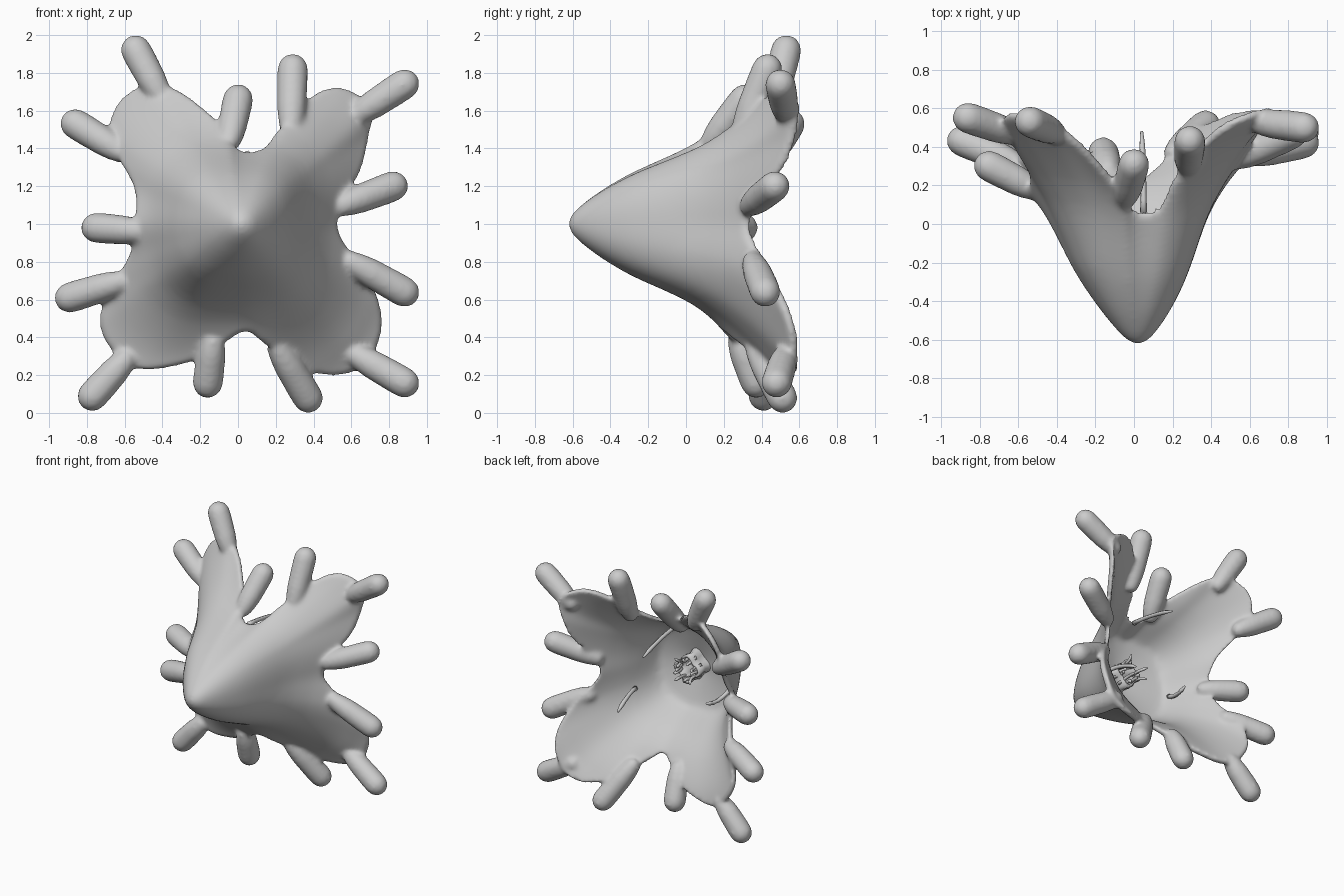
import bpy, bmesh, math, random
from mathutils import Vector

if "Cube" in bpy.data.objects:
    bpy.data.objects.remove(bpy.data.objects["Cube"])
random.seed(4)

CX, CZ = 0.02, 1.0
# bell rim (x, y, z), counter-clockwise seen from the front
RIM = [(0.0, 0.03, 1.39), (-0.1, 0.18, 1.53), (-0.3, 0.4, 1.69), (-0.46, 0.48, 1.73),
       (-0.61, 0.53, 1.65), (-0.67, 0.5, 1.5), (-0.62, 0.39, 1.34), (-0.54, 0.25, 1.18),
       (-0.54, 0.15, 1.0), (-0.57, 0.23, 0.83), (-0.68, 0.36, 0.65), (-0.72, 0.4, 0.47),
       (-0.64, 0.4, 0.32), (-0.5, 0.38, 0.24), (-0.25, 0.33, 0.28), (-0.07, 0.24, 0.38),
       (0.04, 0.19, 0.44), (0.13, 0.26, 0.38), (0.3, 0.42, 0.26), (0.5, 0.52, 0.21),
       (0.67, 0.54, 0.27), (0.75, 0.53, 0.45), (0.72, 0.46, 0.64), (0.6, 0.36, 0.83),
       (0.52, 0.29, 0.98), (0.55, 0.33, 1.12), (0.64, 0.46, 1.28), (0.68, 0.53, 1.45),
       (0.7, 0.55, 1.6), (0.6, 0.53, 1.69), (0.48, 0.48, 1.71), (0.35, 0.38, 1.64),
       (0.21, 0.2, 1.49), (0.12, 0.04, 1.39)]
# tentacles: base, tip centre
TENTACLES = [((-0.4, 0.47, 1.66), (-0.54, 0.53, 1.92)), ((-0.6, 0.46, 1.37), (-0.86, 0.55, 1.53)),
             ((-0.5, 0.17, 0.96), (-0.75, 0.3, 0.98)), ((-0.6, 0.31, 0.7), (-0.89, 0.43, 0.61)),
             ((-0.58, 0.4, 0.3), (-0.77, 0.41, 0.09)), ((-0.13, 0.27, 0.4), (-0.16, 0.37, 0.16)),
             ((0.2, 0.36, 0.36), (0.37, 0.51, 0.08)), ((0.6, 0.53, 0.32), (0.88, 0.48, 0.16)),
             ((0.58, 0.35, 0.81), (0.88, 0.42, 0.64)), ((0.53, 0.33, 1.09), (0.82, 0.47, 1.2)),
             ((0.62, 0.53, 1.57), (0.88, 0.5, 1.74)), ((0.28, 0.29, 1.48), (0.29, 0.43, 1.82)),
             ((-0.05, 0.12, 1.42), (0.0, 0.31, 1.66))]
# radial profile of the bell: radius, y
PROFILE = [(0, -0.64), (0.05, -0.615), (0.1, -0.56), (0.22, -0.4), (0.33, -0.2), (0.41, 0.0),
           (0.5, 0.14), (0.6, 0.25), (0.75, 0.38), (0.95, 0.5), (1.4, 0.6)]


def spline(a, b, c, d, t):
    return 0.5 * (2*b + (c-a)*t + (2*a-5*b+4*c-d)*t*t + (3*b-a-3*c+d)*t**3)


def profile(r):
    for (r0, y0), (r1, y1) in zip(PROFILE, PROFILE[1:]):
        if r <= r1:
            return y0 + (y1-y0) * (r-r0) / (r1-r0)
    return PROFILE[-1][1]


def depth(x, z):
    """Outer skin depth, softened, narrower on the right and wider on the left."""
    dx, dz = x - CX, z - CZ
    r, a = math.hypot(dx, dz), math.atan2(dz, dx)
    w = min(1, r / 0.35)
    c = math.cos(a)
    r *= 1 + w * (0.05*math.cos(4*a) + 0.13*max(0, c)**2 - 0.13*max(0, -c)**2)
    return sum(profile(abs(r + k*0.02)) for k in range(-3, 4)) / 7


def tube(bm, path, radii, sides=12):
    """Closed tube along a path with one radius per point."""
    rings = []
    for i, p in enumerate(path):
        d = (path[min(i+1, len(path)-1)] - path[max(i-1, 0)]).normalized()
        u = d.cross(Vector((0.3, 1, 0.2))).normalized()
        v = d.cross(u)
        rings.append([bm.verts.new(p + radii[i] * (u*math.cos(k*math.tau/sides) + v*math.sin(k*math.tau/sides)))
                      for k in range(sides)])
    for r0, r1 in zip(rings, rings[1:]):
        for k in range(sides):
            n = (k+1) % sides
            bm.faces.new((r0[k], r0[n], r1[n], r1[k]))
    bm.faces.new(rings[0][::-1])
    bm.faces.new(rings[-1])


def finish(bm, name):
    bmesh.ops.recalc_face_normals(bm, faces=bm.faces)
    me = bpy.data.meshes.new(name)
    bm.to_mesh(me)
    bm.free()
    for p in me.polygons:
        p.use_smooth = True
    ob = bpy.data.objects.new(name, me)
    bpy.context.collection.objects.link(ob)
    return ob


# bell: outer skin, rounded rim and inner skin as one closed shell
bm = bmesh.new()
pts = [Vector(p) for p in RIM]
n = len(pts)
edge = [spline(pts[i-1], pts[i], pts[(i+1) % n], pts[(i+2) % n], k/4) for i in range(n) for k in range(4)]
STEPS = 26


def skin_point(e, t, inner):
    x, z = CX + (e.x-CX)*t, CZ + (e.z-CZ)*t
    y = depth(x, z) + (e.y - depth(e.x, e.z)) * t**3
    if inner:
        r = math.hypot(x-CX, z-CZ)
        a, b = y + 0.10 - 0.045*t, -0.2 + 0.3*r
        y = 0.5 * (a + b + math.sqrt((a-b)**2 + 0.004))
        y -= 0.5 * (math.sqrt((a-b)**2 + 0.004) - abs(a-b)) * t
    return Vector((x, y, z))


loops = [[bm.verts.new(skin_point(e, i/STEPS, False)) for e in edge] for i in range(1, STEPS+1)]
loops.append([bm.verts.new(skin_point(e, 1, False) + Vector(((e.x-CX)*0.02, 0.028, (e.z-CZ)*0.02))) for e in edge])
loops += [[bm.verts.new(skin_point(e, i/STEPS, True)) for e in edge] for i in range(STEPS, 0, -1)]
m = len(edge)
for a, b in zip(loops, loops[1:]):
    for k in range(m):
        bm.faces.new((a[k], a[(k+1) % m], b[(k+1) % m], b[k]))
for loop, inner in ((loops[0], False), (loops[-1], True)):
    c = bm.verts.new(skin_point(edge[0], 0, inner))
    for k in range(m):
        bm.faces.new((loop[k], loop[(k+1) % m], c))

# stubby tentacles with sunk roots and round tips
R = 0.082
for base, tip in TENTACLES:
    b, t = Vector(base), Vector(tip)
    d = (t-b).normalized()
    path = [b - d*0.03] + [b.lerp(t, k/5) for k in range(6)]
    radii = [0.03, 0.055, 0.07, 0.078, 0.08, R, R]
    for a in (25, 50, 70, 85):
        path.append(t + d*R*math.sin(math.radians(a)))
        radii.append(R*math.cos(math.radians(a)))
    tube(bm, path, radii)
bell = finish(bm, "bell_with_tentacles")
rem = bell.modifiers.new("fuse", 'REMESH')
rem.mode = 'VOXEL'
rem.voxel_size = 0.014
rem.use_smooth_shade = True
smooth = bell.modifiers.new("soften", 'SMOOTH')
smooth.factor = 0.5
smooth.iterations = 10

# square mouth tube at the centre of the cup
bm = bmesh.new()
rings = []
for y, s in ((-0.22, 0.13), (-0.12, 0.09), (-0.04, 0.1), (-0.04, 0.08), (-0.12, 0.07), (-0.2, 0.07)):
    ring = []
    for k in range(24):
        a = k * math.tau / 24
        r = s * (1 + 0.18*math.cos(4*a))
        ring.append(bm.verts.new((CX + r*math.cos(a), y, CZ + r*math.sin(a))))
    rings.append(ring)
for a, b in zip(rings, rings[1:]):
    for k in range(24):
        bm.faces.new((a[k], a[(k+1) % 24], b[(k+1) % 24], b[k]))
finish(bm, "mouth_tube")


def thread(bm, a, b, c, r):
    a, b, c = Vector(a), Vector(b), Vector(c)
    path = [a*(1-t)**2 + b*2*t*(1-t) + c*t*t for t in (i/6 for i in range(7))]
    tube(bm, path, [r*1.2, r, r, r, r, r, r*0.5], 6)


# frilly threads around the mouth
bm = bmesh.new()
for k in range(12):
    a = k*math.tau/12 + random.uniform(-0.15, 0.15)
    ca, sa, out = math.cos(a), math.sin(a), random.uniform(0.06, 0.13)
    thread(bm, (CX+0.09*ca, -0.1, CZ+0.09*sa), (CX+0.05*ca, 0.0, CZ+0.05*sa),
           (CX+out*ca, random.uniform(-0.03, 0.07), CZ+out*sa), 0.012)
finish(bm, "mouth_threads")

# long filaments hanging inside the bell
bm = bmesh.new()
thread(bm, (0.05, 0.06, 1.37), (0.05, 0.25, 1.36), (0.04, 0.48, 1.29), 0.016)
thread(bm, (0.36, 0.12, 0.82), (0.33, 0.25, 0.84), (0.32, 0.4, 0.75), 0.016)
thread(bm, (-0.36, -0.03, 0.94), (-0.33, 0.08, 0.86), (-0.32, 0.2, 0.91), 0.016)
finish(bm, "inner_filaments")
